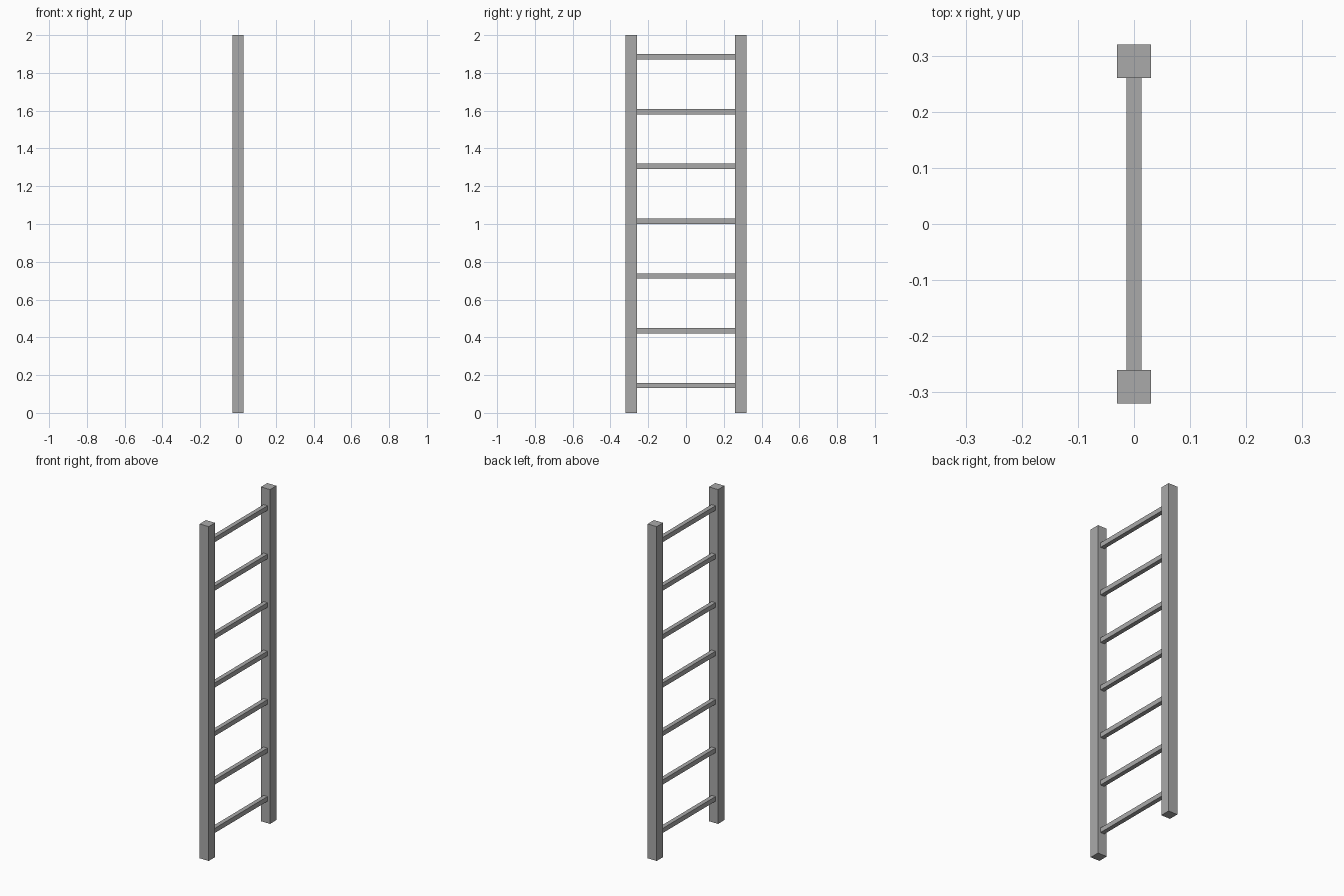
import bpy

cube = bpy.data.objects.get("Cube")
if cube:
    bpy.data.objects.remove(cube, do_unlink=True)

GREY = (0.4, 0.4, 0.4, 1.0)
grey = bpy.data.materials.new("plain grey")
grey.use_nodes = True
grey.diffuse_color = GREY
grey.node_tree.nodes["Principled BSDF"].inputs["Base Color"].default_value = GREY

HEIGHT = 2.0
RAIL = 0.06       # square rail section
RAIL_Y = 0.29     # rail centre line
RUNG_COUNT = 7
RUNG_START = 0.145
RUNG_STEP = 0.29


def box(name, centre, size):
    bpy.ops.mesh.primitive_cube_add(size=1, location=centre)
    obj = bpy.context.object
    obj.name = name
    obj.scale = size
    bpy.ops.object.transform_apply(location=False, rotation=False, scale=True)
    obj.data.materials.append(grey)
    return obj


# Upright rails
for name, side in (("front_rail", -1), ("back_rail", 1)):
    box(name, (0, side * RAIL_Y, HEIGHT / 2), (RAIL, RAIL, HEIGHT))

# Evenly spaced rungs, ending on the inner faces of the rails
for i in range(RUNG_COUNT):
    box(f"rung_{i + 1}", (0, 0, RUNG_START + i * RUNG_STEP),
        (0.026, 2 * RAIL_Y - RAIL, 0.028))
